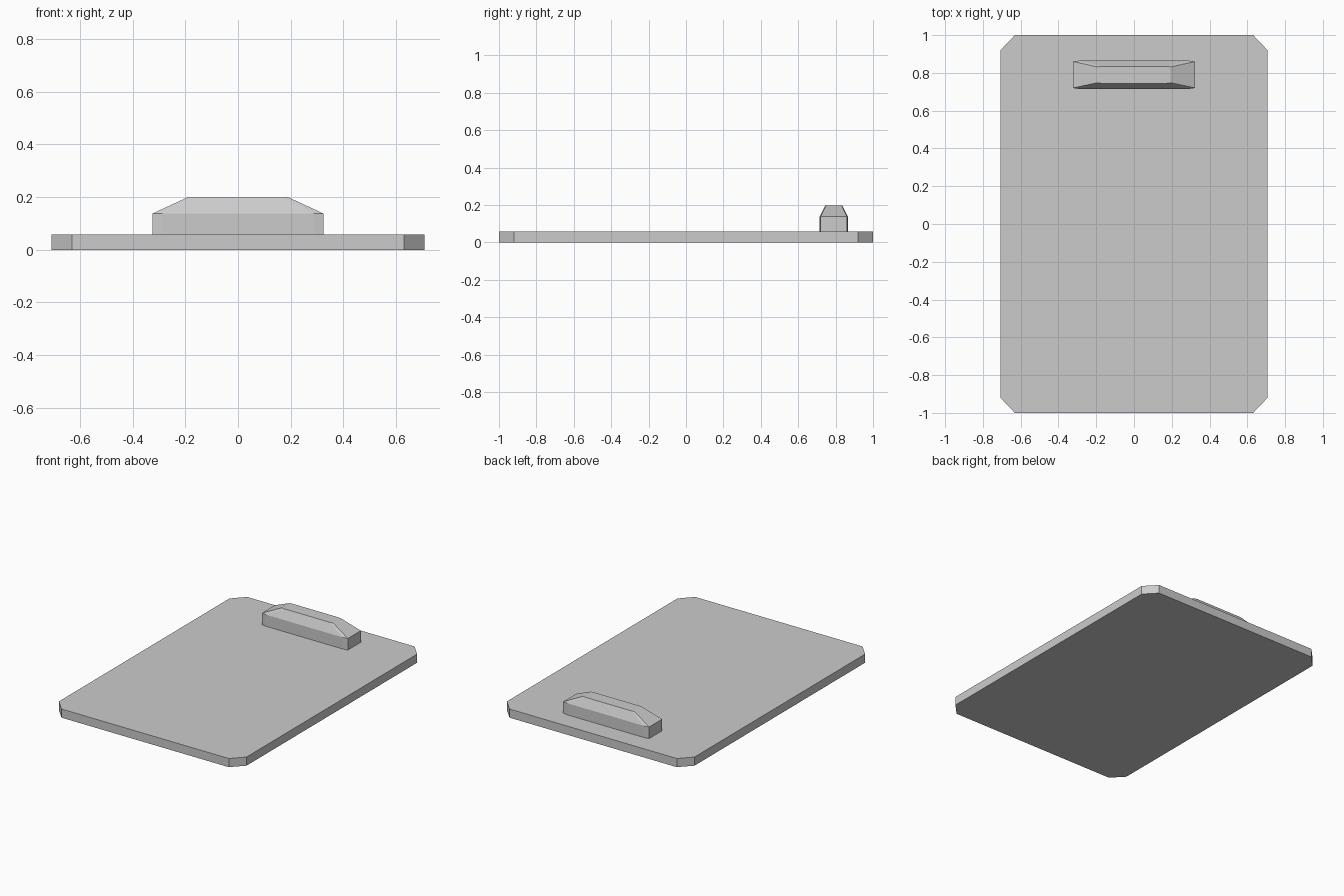
import bpy

if "Cube" in bpy.data.objects:
    bpy.data.objects.remove(bpy.data.objects["Cube"])


def chamfered_outline(hx, hy, cx, cy):
    """Rectangle outline with cut corners, counter-clockwise."""
    return [(hx, -hy + cy), (hx, hy - cy), (hx - cx, hy), (-hx + cx, hy),
            (-hx, hy - cy), (-hx, -hy + cy), (-hx + cx, -hy), (hx - cx, -hy)]


def loft(name, outline, levels, centre_y=0.0):
    """Stack scaled copies of an outline; levels are (z, scale) pairs."""
    n = len(outline)
    verts = [(x * s, centre_y + y * s, z) for z, s in levels for x, y in outline]
    faces = [tuple(reversed(range(n))),
             tuple(range(n * (len(levels) - 1), n * len(levels)))]
    for k in range(len(levels) - 1):
        for i in range(n):
            j = (i + 1) % n
            faces.append((k * n + i, k * n + j, (k + 1) * n + j, (k + 1) * n + i))
    mesh = bpy.data.meshes.new(name)
    mesh.from_pydata(verts, [], faces)
    mesh.update()
    obj = bpy.data.objects.new(name, mesh)
    bpy.context.collection.objects.link(obj)
    return obj


# Flat board with cut corners
loft("board", chamfered_outline(0.708, 1.0, 0.077, 0.081), [(0, 1), (0.059, 1)])

# Clip: upright base with a tapered top
loft("clip", chamfered_outline(0.324, 0.075, 0.036, 0.005),
     [(0.059, 1), (0.138, 1), (0.198, 0.6)], centre_y=0.79)
